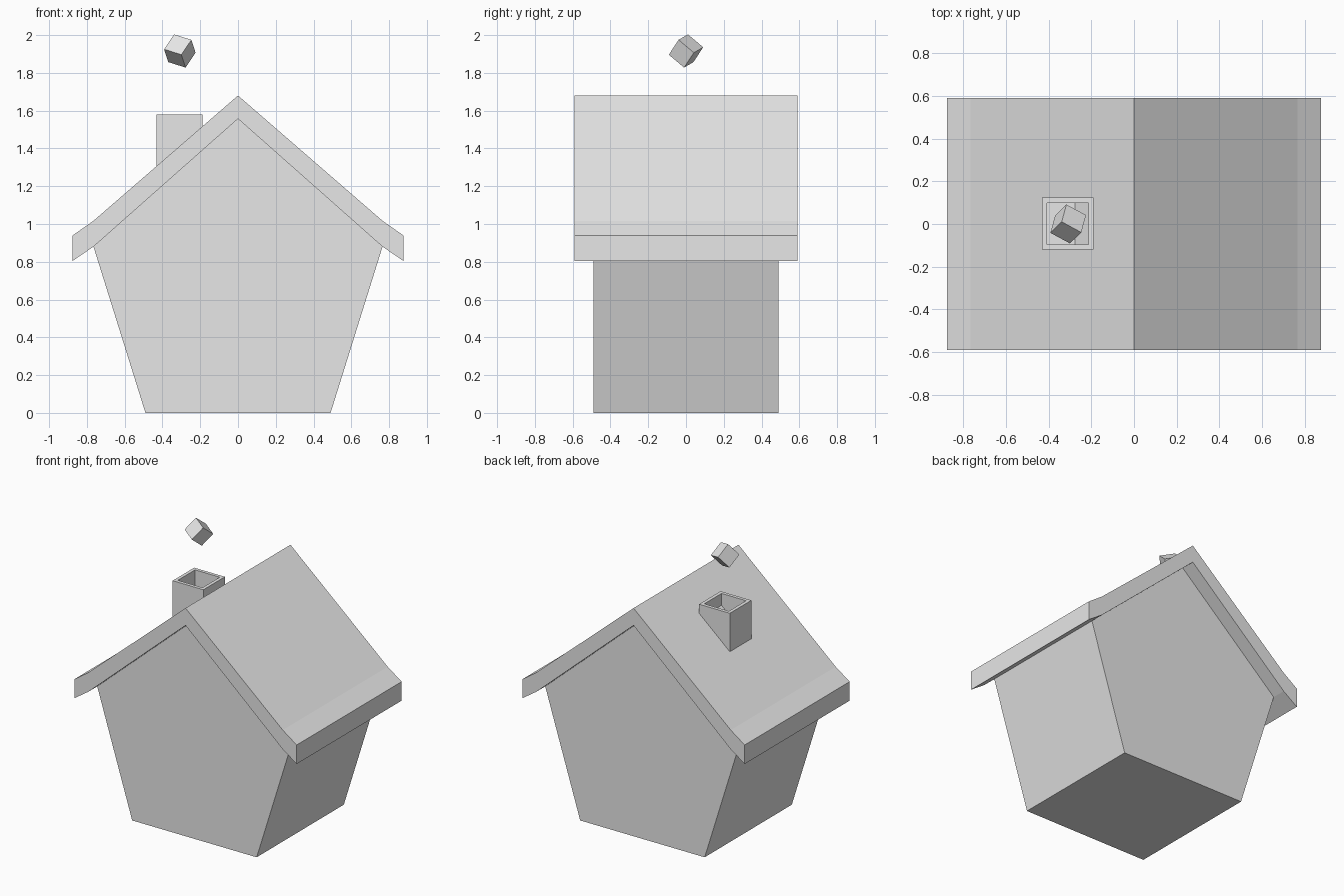
import bpy, bmesh
from mathutils import Vector, Matrix

if "Cube" in bpy.data.objects:
    bpy.data.objects.remove(bpy.data.objects["Cube"])

mat = bpy.data.materials.new("plain_grey")
mat.diffuse_color = (0.8, 0.8, 0.8, 1)
mat.use_nodes = True
mat.node_tree.nodes["Principled BSDF"].inputs["Base Color"].default_value = mat.diffuse_color


def finish(name, bm):
    bmesh.ops.recalc_face_normals(bm, faces=bm.faces)
    me = bpy.data.meshes.new(name)
    bm.to_mesh(me)
    bm.free()
    me.materials.append(mat)
    ob = bpy.data.objects.new(name, me)
    bpy.context.collection.objects.link(ob)
    return ob


def extrude_profile(name, half, depth):
    """Mirror a right-hand outline of (x, z) points and extrude it along y."""
    pts = half + [(-x, z) for x, z in reversed(half) if x > 0]
    bm = bmesh.new()
    face = bm.faces.new([bm.verts.new((x, -depth, z)) for x, z in pts])
    ext = bmesh.ops.extrude_face_region(bm, geom=[face])
    verts = [g for g in ext["geom"] if isinstance(g, bmesh.types.BMVert)]
    bmesh.ops.translate(bm, verts=verts, vec=(0, 2 * depth, 0))
    return finish(name, bm)


# five-sided house body, flaring up to the eaves
extrude_profile("house_body", [(0, 1.557), (0.765, 0.88), (0.49, 0)], 0.49)

# folded roof slab with flatter eaves, one closed strip
outer = [(0, 1.68), (0.765, 1.017), (0.875, 0.94)]
inner = [(0.875, 0.805), (0.765, 0.88), (0, 1.557)]
bm = bmesh.new()
half = outer + inner
ring = {}
for side in (1, -1):
    for y in (-0.59, 0.59):
        for i, (x, z) in enumerate(half):
            key = (i, y, side if x else 0)
            if key not in ring:
                ring[key] = bm.verts.new((x * side, y, z))
for side in (1, -1):
    def v(i, y):
        return ring[(i, y, side if half[i][0] else 0)]
    for i in range(5):                      # top, fascia and underside
        bm.faces.new([v(i, -0.59), v(i + 1, -0.59), v(i + 1, 0.59), v(i, 0.59)])
    for y in (-0.59, 0.59):                 # gable ends
        bm.faces.new([v(0, y), v(1, y), v(4, y), v(5, y)])
        bm.faces.new([v(1, y), v(2, y), v(3, y), v(4, y)])
finish("roof", bm)

# chimney with a square flue sunk into its top
bm = bmesh.new()
bmesh.ops.create_cube(bm, size=1, matrix=Matrix.Translation((-0.31, 0.002, 1.38))
                      @ Matrix.Diagonal((0.242, 0.242, 0.4, 1)))
top = max(bm.faces, key=lambda f: f.calc_center_median().z)
bmesh.ops.inset_region(bm, faces=[top], thickness=0.034)
ext = bmesh.ops.extrude_discrete_faces(bm, faces=[top])
bmesh.ops.translate(bm, verts=ext["faces"][0].verts, vec=(0, 0, -0.14))
finish("chimney", bm)

# tilted puff of smoke, a small cube
a = Vector((0.053, 0.052, 0.079)).normalized()
b = Vector((0.026, 0.085, -0.063))
b = (b - a * b.dot(a)).normalized()
c = a.cross(b)
bm = bmesh.new()
bmesh.ops.create_cube(bm, size=0.108)
puff = finish("smoke_puff", bm)
puff.matrix_world = Matrix.Translation((-0.308, 0, 1.916)) @ Matrix((a, b, c)).transposed().to_4x4()
